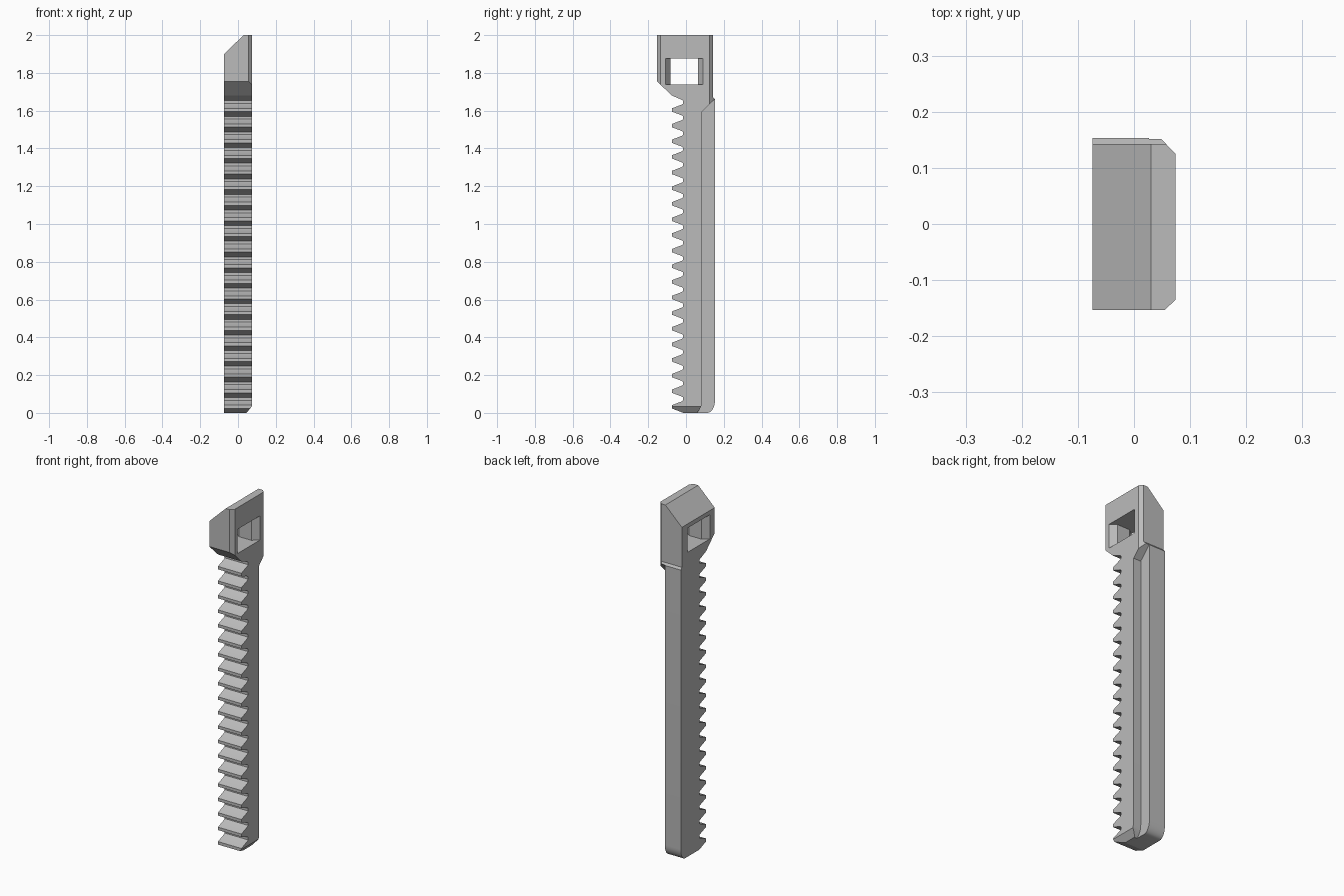
import bpy, bmesh, math
from mathutils import Vector

cube = bpy.data.objects.get("Cube")
if cube:
    bpy.data.objects.remove(cube, do_unlink=True)

HALF = 0.074      # half thickness of the bar
BACK = 0.153      # rear face of the bar
TIP, ROOT = -0.075, -0.015
PITCH, TEETH = 0.0827, 20

grey = bpy.data.materials.new("plain_grey")
grey.use_nodes = True
grey.diffuse_color = (0.5, 0.5, 0.5, 1)
grey.node_tree.nodes["Principled BSDF"].inputs["Base Color"].default_value = (0.5, 0.5, 0.5, 1)


def prism(name, points, lo, hi, axis="x"):
    """Extrude an outline: (y, z) along x, or (x, y) along z."""
    bm = bmesh.new()
    place = (lambda p: (lo, *p)) if axis == "x" else (lambda p: (*p, lo))
    face = bm.faces.new([bm.verts.new(place(p)) for p in points])
    ext = bmesh.ops.extrude_face_region(bm, geom=[face])["geom"]
    shift = Vector((hi - lo, 0, 0)) if axis == "x" else Vector((0, 0, hi - lo))
    bmesh.ops.translate(bm, vec=shift, verts=[g for g in ext if isinstance(g, bmesh.types.BMVert)])
    bmesh.ops.recalc_face_normals(bm, faces=bm.faces)
    mesh = bpy.data.meshes.new(name)
    bm.to_mesh(mesh)
    bm.free()
    obj = bpy.data.objects.new(name, mesh)
    bpy.context.collection.objects.link(obj)
    mesh.materials.append(grey)
    return obj


def slice_off(obj, point, normal):
    """Remove everything on the normal side of a plane and cap the cut."""
    bm = bmesh.new()
    bm.from_mesh(obj.data)
    cut = bmesh.ops.bisect_plane(bm, geom=bm.verts[:] + bm.edges[:] + bm.faces[:],
                                 plane_co=point, plane_no=normal, clear_outer=True)
    edges = [g for g in cut["geom_cut"] if isinstance(g, bmesh.types.BMEdge)]
    bmesh.ops.contextual_create(bm, geom=edges)
    bmesh.ops.recalc_face_normals(bm, faces=bm.faces)
    bm.to_mesh(obj.data)
    bm.free()


def subtract(obj, cutter):
    cutter.hide_render = True
    mod = obj.modifiers.new("cut", "BOOLEAN")
    mod.operation, mod.solver, mod.object = "DIFFERENCE", "EXACT", cutter
    bpy.context.view_layer.objects.active = obj
    bpy.ops.object.modifier_apply(modifier=mod.name)
    bpy.data.objects.remove(cutter, do_unlink=True)


# Side outline: head, toothed front edge, rounded foot, straight back
outline = [(0.143, 2), (-BACK, 2), (-BACK, 1.755), (TIP, 1.68)]
for i in range(TEETH):
    top = 1.658 - i * PITCH
    outline += [(ROOT - 0.008, top), (ROOT, top - 0.005), (ROOT, top - 0.02),
                (ROOT - 0.008, top - 0.026), (TIP, top - 0.046), (TIP, top - 0.063)]
outline.append((ROOT, 0))
for i in range(9):
    a = math.pi / 2 * i / 8
    outline.append((0.113 + 0.04 * math.sin(a), 0.065 - 0.065 * math.cos(a)))
outline += [(BACK, 1.66), (0.143, 1.672)]
bar = prism("toothed_bar", outline, -HALF, HALF)

# Sloped top, bevelled head corners, bevelled foot
slice_off(bar, (0.03, 0, 2), (-0.1, 0, 0.104))
slice_off(bar, (HALF, -0.135, 0), (0.018, -0.019, 0))
slice_off(bar, (HALF, 0.125, 0), (0.028, 0.027, 0))
slice_off(bar, (HALF, 0, 0.035), (0.035, 0, -0.029))

# Recessed rear channel beside the rib
channel = [(0.085, 1.595), (0.185, 1.695), (0.3, 1.695), (0.3, -0.1), (0.04, -0.1),
           (0.057, 0), (0.07, 0.015), (0.081, 0.037), (0.085, 0.065)]
subtract(bar, prism("channel_cutter", channel, 0.027, 0.2))

# Window through the head, flared towards both faces
far = HALF + 0.02
side = [(-far, 0.1), (-HALF, 0.1), (-0.039, 0.073), (0.039, 0.073), (HALF, 0.1), (far, 0.1)]
window = [(x, y - 0.009) for x, y in side] + [(x, -y - 0.009) for x, y in reversed(side)]
subtract(bar, prism("window_cutter", window, 1.738, 1.876, "z"))

# Smooth only the rounded foot
bpy.ops.object.select_all(action="DESELECT")
bar.select_set(True)
bpy.context.view_layer.objects.active = bar
bpy.ops.object.shade_smooth_by_angle(angle=math.radians(20))
